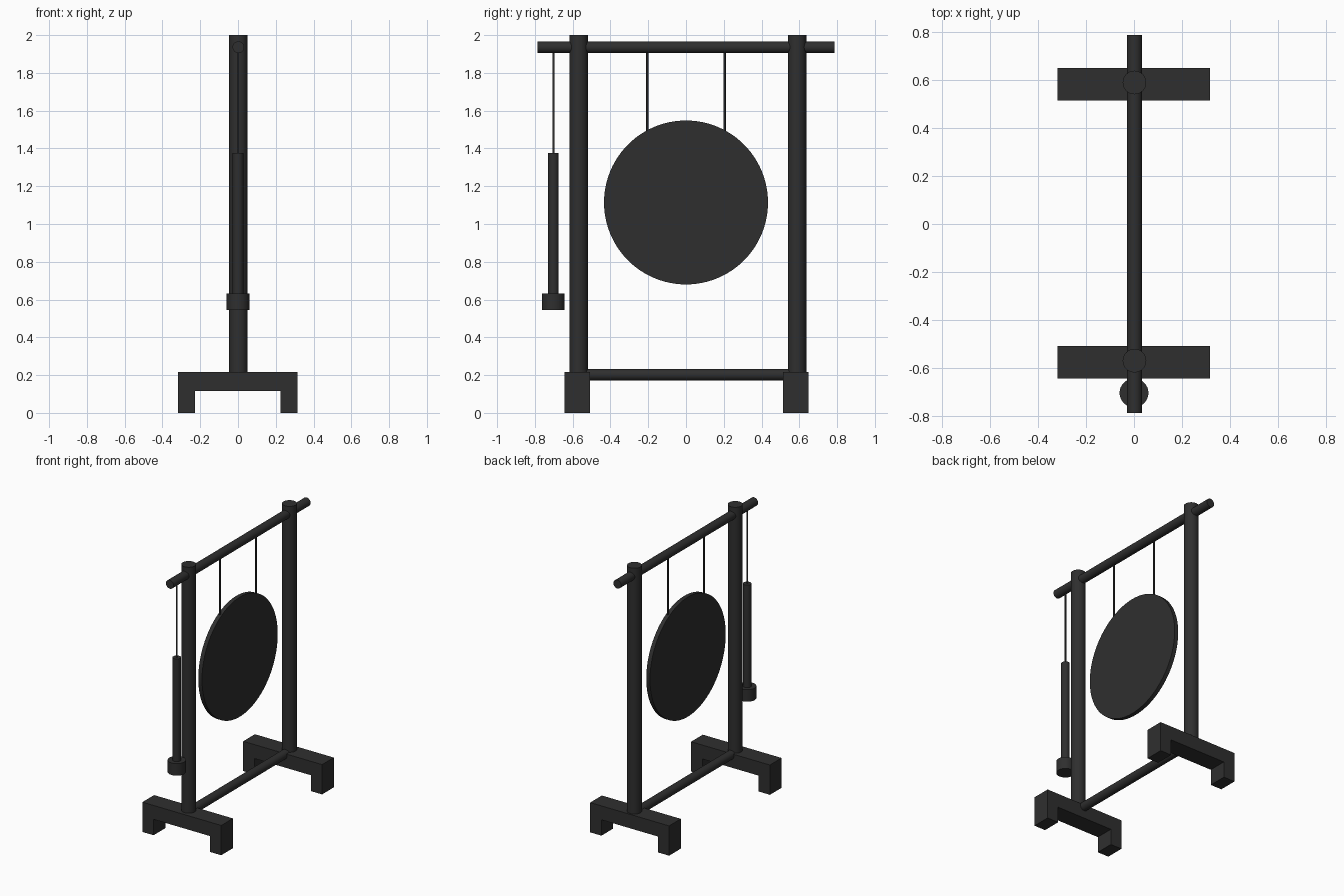
import bpy, bmesh, math
from mathutils import Vector

if "Cube" in bpy.data.objects:
    bpy.data.objects.remove(bpy.data.objects["Cube"])

black = bpy.data.materials.new("matte_black")
black.diffuse_color = (0.028, 0.028, 0.028, 1)
black.use_nodes = True
black.node_tree.nodes["Principled BSDF"].inputs["Base Color"].default_value = black.diffuse_color


def rod(name, start, end, radius, sides=32):
    """Capped cylinder between two points."""
    a, b = Vector(start), Vector(end)
    bpy.ops.mesh.primitive_cylinder_add(
        vertices=sides, radius=radius, depth=(b - a).length,
        location=(a + b) / 2, rotation=(b - a).to_track_quat('Z', 'Y').to_euler())
    ob = bpy.context.object
    ob.name = name
    ob.data.materials.append(black)
    bpy.ops.object.shade_smooth_by_angle(angle=math.radians(40))
    return ob


def foot(name, y, half_width):
    """Bridge-shaped profile in x/z, extruded along y."""
    profile = [(-0.318, 0), (-0.228, 0), (-0.228, 0.115), (0.225, 0.115),
               (0.225, 0), (0.315, 0), (0.315, 0.216), (-0.318, 0.216)]
    bm = bmesh.new()
    face = bm.faces.new([bm.verts.new((x, y - half_width, z)) for x, z in profile])
    ext = bmesh.ops.extrude_face_region(bm, geom=[face])
    moved = [v for v in ext["geom"] if isinstance(v, bmesh.types.BMVert)]
    bmesh.ops.translate(bm, vec=(0, 2 * half_width, 0), verts=moved)
    bmesh.ops.recalc_face_normals(bm, faces=bm.faces)
    me = bpy.data.meshes.new(name)
    bm.to_mesh(me)
    bm.free()
    me.materials.append(black)
    bpy.context.collection.objects.link(bpy.data.objects.new(name, me))


# Stand: feet, posts and crossbars
for side, foot_y, post_y in (("left", -0.575, -0.568), ("right", 0.581, 0.588)):
    foot(side + "_foot", foot_y, 0.067)
    rod(side + "_post", (0.002, post_y, 0.21), (0.002, post_y, 2.0), 0.049)
rod("top_bar", (0.002, -0.785, 1.936), (0.002, 0.785, 1.936), 0.031)
rod("lower_bar", (0.002, -0.56, 0.202), (0.002, 0.58, 0.202), 0.031)

# Gong disc and its two cords
rod("gong", (-0.015, 0, 1.114), (0.015, 0, 1.114), 0.434, 96)
for side, y in (("left", -0.205), ("right", 0.205)):
    rod(side + "_gong_cord", (0, y, 1.48), (0, y, 1.93), 0.006, 16)

# Hanging mallet
rod("mallet_cord", (0, -0.702, 1.36), (0, -0.702, 1.93), 0.006, 16)
rod("mallet_handle", (0, -0.702, 0.62), (0, -0.702, 1.375), 0.028)
rod("mallet_head", (0, -0.702, 0.544), (0, -0.702, 0.631), 0.06)
